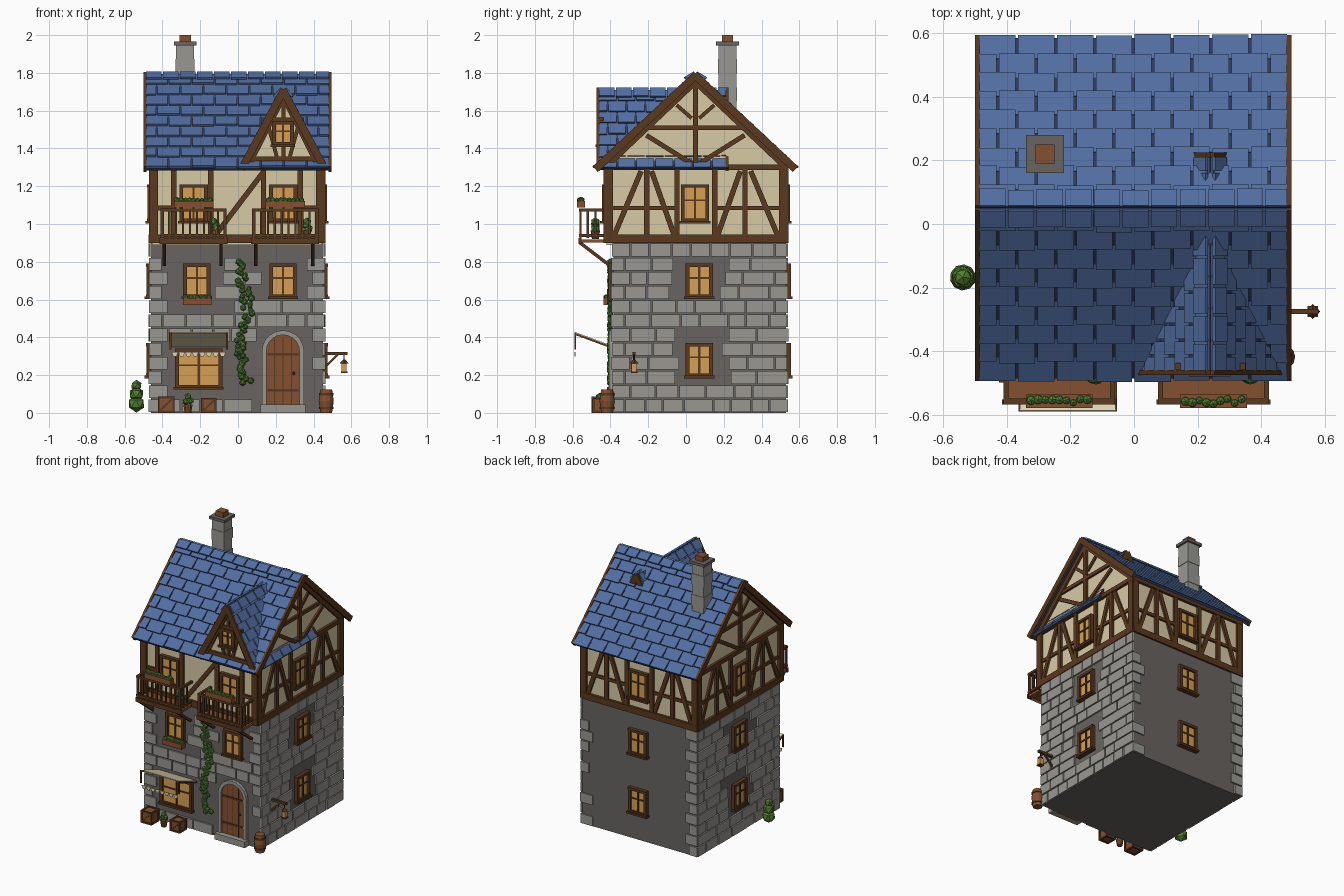
import bpy, bmesh, math, random
from mathutils import Matrix, Vector as V

if "Cube" in bpy.data.objects:
    bpy.data.objects.remove(bpy.data.objects["Cube"])

random.seed(4)
I = Matrix.Identity(4)

def material(name, r, g, b):
    m = bpy.data.materials.new(name)
    m.diffuse_color = [((c / 255 + .055) / 1.055) ** 2.4 for c in (r, g, b)] + [1]
    m.use_nodes = True
    m.node_tree.nodes["Principled BSDF"].inputs["Base Color"].default_value = m.diffuse_color
    return m

STONE = material("grey stone", 152, 151, 145)
MORTAR = material("dark mortar", 104, 100, 97)
PLASTER = material("cream plaster", 216, 202, 166)
TIMBER = material("dark timber", 90, 56, 30)
WOOD = material("brown wood", 132, 80, 48)
TILE = material("blue roof tile", 82, 109, 161)
DECK = material("dark blue roof deck", 45, 60, 92)
GLASS = material("amber glass", 214, 160, 84)
LEAF = material("leaf green", 82, 128, 50)
CANVAS = material("cream canvas", 226, 212, 178)

class Part:
    """One object gathered from simple solids; m is the material slot."""
    def __init__(self, name, *mats):
        self.name, self.mats, self.bm = name, mats, bmesh.new()
    def paint(self, verts, m):
        for v in verts:
            for f in v.link_faces:
                f.material_index = m
    def box(self, c, s, M=I, m=0):
        T = M @ Matrix.Translation(c) @ Matrix.Diagonal((*s, 1))
        self.paint(bmesh.ops.create_cube(self.bm, size=1, matrix=T)["verts"], m)
    def beam(self, a, b, w, d, up=(0, 0, 1), M=I, m=0):
        a, b, up = V(a), V(b), V(up)
        x = (b - a).normalized()
        y = (up - x * up.dot(x)).normalized()
        R = Matrix((x, y, x.cross(y))).transposed().to_4x4()
        self.box((0, 0, 0), ((b - a).length, d, w), M @ Matrix.Translation((a + b) / 2) @ R, m)
    def prism(self, pts, o0, o1, M=I, m=0):
        vs = [self.bm.verts.new(M @ V((u, o0, z))) for u, z in pts]
        f = self.bm.faces.new(vs)
        f.material_index = m
        new = bmesh.ops.extrude_face_region(self.bm, geom=[f])["geom"]
        top = [v for v in new if isinstance(v, bmesh.types.BMVert)]
        bmesh.ops.translate(self.bm, verts=top, vec=M.to_3x3() @ V((0, o1 - o0, 0)))
        self.paint(top, m)
    def blob(self, c, r, m=0):
        T = Matrix.Translation(c) @ Matrix.Rotation(random.random() * 3, 4, 'Z')
        self.paint(bmesh.ops.create_icosphere(self.bm, subdivisions=1, radius=r, matrix=T)["verts"], m)
    def cone(self, c, r1, r2, h, m=0, n=10):
        T = Matrix.Translation(V(c) + V((0, 0, h / 2)))
        self.paint(bmesh.ops.create_cone(self.bm, cap_ends=True, segments=n, radius1=r1, radius2=r2,
                                         depth=h, matrix=T)["verts"], m)
    def done(self):
        bmesh.ops.recalc_face_normals(self.bm, faces=self.bm.faces)
        me = bpy.data.meshes.new(self.name)
        self.bm.to_mesh(me)
        for m in self.mats:
            me.materials.append(m)
        bpy.context.collection.objects.link(bpy.data.objects.new(self.name, me))

def wall(u, out, dist):
    """Matrix for a wall: local axes are along, outward, up."""
    M = Matrix((u, out, (0, 0, 1))).transposed().to_4x4()
    M.translation = V(out) * dist
    return M

X, Y = (1, 0, 0), (0, 1, 0)
LOW = dict(front=wall(X, (0, -1, 0), .385), right=wall(Y, X, .45), back=wall(X, Y, .53), left=wall(Y, (-1, 0, 0), .46))
UP = dict(front=wall(X, (0, -1, 0), .42), right=wall(Y, X, .445), back=wall(X, Y, .525), left=wall(Y, (-1, 0, 0), .455))

# Stone storeys: mortar core, then blocks in courses, skipping openings
p = Part("stone_core", MORTAR)
p.box((-.005, .0725, .45), (.91, .915, .9))
p.done()
side_open = [(.07, .28, .15, .18), (.07, .7, .15, .18)]
front_open = [(-.208, .235, .25, .21), (.238, .21, .24, .42), (-.218, .69, .16, .2), (.238, .7, .15, .18), (0, .87, .74, .05)]
p = Part("stone_blocks", STONE)
for name, c, half, holes in (("front", -.005, .465, front_open), ("right", .0725, .4675, side_open),
                             ("left", .0725, .4675, side_open), ("back", -.005, .465, [(0, .45, .7, .9)])):
    for r in range(12):
        u, z, end = c - half, r * .075 + .0375, c + half
        first = True
        while u < end - .001:
            w = (.1 if r % 2 else .07) if first else random.uniform(.09, .17)
            first = False
            rest = end - u - w
            if rest < (.13 if r % 2 else .16):
                w = end - u if rest < .06 else end - u - (.07 if r % 2 else .1)
            mid = u + w / 2
            if not any(abs(mid - a) < (w + hw) / 2 + .01 and abs(z - b) < (.075 + hh) / 2 + .005 for a, b, hw, hh in holes):
                t = random.uniform(.009, .013)
                p.box((mid, t / 2, z), (w - .008, t, .067), LOW[name])
            u += w
p.done()

# Timber storey walls and main gable
p = Part("plaster_walls", PLASTER)
p.box((-.005, .0525, 1.1), (.9, .945, .42))
p.prism([(-.42, 1.3), (.525, 1.3), (.05, 1.76)], -.455, .445, Matrix(((0, 1, 0, 0), (1, 0, 0, 0), (0, 0, 1, 0), (0, 0, 0, 1))))
p.done()
p = Part("timber_frame", TIMBER)
def stick(M, u1, z1, u2, z2, w=.028, d=.026):
    p.beam((u1, .003, z1), (u2, .003, z2), w, d, (0, 1, 0), M)
for name, c, h in (("front", -.005, .45), ("right", .0525, .4725), ("back", -.005, .45), ("left", .0525, .4725)):
    M = UP[name]
    stick(M, c - h - .012, .922, c + h + .012, .922, .045, .03)
    stick(M, c - h - .012, 1.3, c + h + .012, 1.3, .03, .03)
    for s in (-1, 1):
        stick(M, c + s * (h - .01), .9, c + s * (h - .01), 1.31, .045, .028)
        if name == "front":
            for a in (.14, .335):
                stick(M, c + s * a, .9, c + s * a, 1.3)
            stick(M, c + s * .34, 1.085, c + s * .45, 1.085, .025, .02)
        else:
            for a in (.1, .26):
                stick(M, c + s * a, .93, c + s * a, 1.3)
            stick(M, c + s * .29, 1.28, c + s * (h - .04), .94, .028, .022)
            stick(M, c + s * .235, 1.28, c + s * .115, .94, .028, .022)
            stick(M, c + s * .1, 1.085, c + s * h, 1.085, .022, .018)
stick(UP["front"], -.12, .94, .13, 1.27, .028, .022)
for name in ("right", "left"):
    M = UP[name]
    stick(M, .05, 1.3, .05, 1.75)
    stick(M, -.2, 1.51, .3, 1.51, .025, .022)
    for s in (-1, 1):
        stick(M, .05 + s * .47, 1.31, .05, 1.755, .035, .024)
        stick(M, .05 + s * .02, 1.32, .05 + s * .26, 1.47, .025, .02)
        stick(M, .05 + s * .02, 1.56, .05 + s * .1, 1.63, .02, .018)
p.done()

# Windows: frame, bars, sill and glass
win = Part("windows", TIMBER, GLASS)
def window(M, u, z, w=.145, h=.18, sill=True):
    win.box((u, .006, z), (w - .02, .012, h - .02), M, 1)
    for s in (-1, 1):
        win.box((u + s * (w / 2 - .01), .012, z), (.02, .026, h), M)
        win.box((u, .012, z + s * (h / 2 - .009)), (w, .028, .018), M)
    win.box((u, .01, z), (.011, .018, h), M)
    win.box((u, .01, z + h * .08), (w, .016, .009), M)
    if sill:
        win.box((u, .016, z - h / 2), (w + .015, .036, .014), M)
for z in (.28, .7):
    for s, u in (("right", .07), ("left", .07), ("back", 0)):
        window(LOW[s], u, z)
for s, u in (("right", .0475), ("left", .0475), ("back", 0), ("front", -.235), ("front", .24)):
    window(UP[s], u, 1.11, .15, .2)
window(LOW["front"], -.218, .7)
window(LOW["front"], .238, .7)
window(LOW["front"], -.208, .235, .25, .21)
DORM = wall(X, (0, -1, 0), .445)
window(DORM, .238, 1.48, .115, .13)
win.done()

# Roof: decks, staggered tiles, ridge caps and barge boards
deck, tile, barge = Part("roof_deck", DECK), Part("roof_tiles", TILE), Part("barge_boards", TIMBER)
def tiles(p0, along, L, up, rows, tw):
    n = along.cross(up).normalized()
    n = -n if n.z < 0 else n
    for r in range(rows):
        x = -tw / 2 * (r % 2)
        while x < L - .01:
            x0, x1 = max(x, 0), min(x + tw, L)
            j = random.uniform(-.05, .05)
            a = p0 + along * (x0 + x1) / 2 + n * .016
            if x1 - x0 > .012:
                tile.beam(a + up * ((r + j) / rows), a + up * min((r + 1.12) / rows, 1) - n * .012, x1 - x0 - .008, .012, n)
            x += tw
def slope(p0, along, L, up, rows, tw):
    n = along.cross(up).normalized()
    n = -n if n.z < 0 else n
    mid = p0 + along * L / 2
    deck.beam(mid, mid + up, L - .01, .016, n)
    tiles(p0, along, L, up, rows, tw)
    d = up.normalized()
    tiles(p0 + up - d * .05 + n * .013, along, L, d * .058, 1, .09)
    for e in (-.002, L + .002):
        barge.beam(p0 + along * e, p0 + along * e + up + d * .008, .016, .04, n)
for s in (-1, 1):
    slope(V((-.49, .05 + s * .53, 1.29)), V(X), .975, V((0, -s * .53, .495)), 9, .122)
    slope(V((.24 + s * .22, -.465, 1.29)), V(Y), .68, V((-s * .22, 0, .415)), 7, .1)
for q in (deck, tile, barge):
    q.done()

# Dormer gable
p = Part("dormer_wall", PLASTER)
p.prism([(.045, 1.3), (.435, 1.3), (.24, 1.68)], 0, -.64, DORM)
p.done()
p = Part("dormer_timber", TIMBER)
stick(DORM, .06, 1.345, .42, 1.345, .025)
stick(DORM, .13, 1.555, .35, 1.555, .02, .022)
stick(DORM, .24, 1.34, .24, 1.42, .022, .02)
stick(DORM, .24, 1.55, .24, 1.68, .022, .02)
for s in (-1, 1):
    stick(DORM, .24 + s * .18, 1.32, .24, 1.675, .03, .03)
    stick(DORM, .24 + s * .03, 1.34, .24 + s * .085, 1.54, .02, .02)
p.done()

# Chimney
p = Part("chimney", STONE, MORTAR, WOOD)
for i in range(6):
    p.box((-.28, .22, 1.535 + i * .075), (.1 - .006 * (i % 2), .1 - .006 * (i % 2), .075))
p.box((-.28, .22, 1.955), (.12, .12, .02), m=1)
p.box((-.28, .22, 1.98), (.06, .06, .04), m=2)
p.done()

# Arched door with stone surround, planks, straps and step
def arch(r, z0=0.0):
    return [(.238 + r, z0)] + [(.238 + r * math.cos(t * math.pi / 10), .325 + r * math.sin(t * math.pi / 10)) for t in range(11)] + [(.238 - r, z0)]
F = LOW["front"]
p = Part("door", WOOD, STONE, TIMBER)
p.prism(arch(.09), 0, .012, F)
p.prism(arch(.112) + arch(.088)[::-1], 0, .022, F, 1)
p.box((.238, .025, .022), (.24, .05, .044), F, 1)
for u in (-.045, 0, .045):
    p.box((.238 + u, .012, .21), (.004, .004, .37), F, 2)
for z in (.12, .31):
    p.box((.238, .013, z), (.165, .008, .014), F, 2)
p.blob((.295, -.402, .21), .009, 2)
p.done()

# Balconies, brackets, flower boxes
bal, box, plants = Part("balconies", TIMBER, WOOD), Part("flower_boxes", WOOD), Part("plants", LEAF)
def planter(cx, y, z, w):
    box.box((cx, y, z), (w, .042, .036))
    for i in range(9):
        plants.blob((cx + (i - 4) * w / 9.5, y + random.uniform(-.008, .008), z + .022), random.uniform(.012, .017))
for x0, x1 in ((-.41, -.06), (.075, .425)):
    cx, w = (x0 + x1) / 2, x1 - x0
    bal.box((cx, -.492, .91), (w, .145, .018), m=1)
    bal.box((cx, -.56, .91), (w + .01, .016, .03))
    for z in (1.075, .94):
        bal.box((cx, -.558, z), (w, .018, .016))
        for x in (x0 + .008, x1 - .008):
            bal.box((x, -.49, z), (.016, .13, .016))
    for i in range(10):
        bal.box((x0 + .009 + i * (w - .018) / 9, -.558, 1.0), (.018 if i in (0, 9) else .011, .012, .15))
    for x in (x0 + .008, x1 - .008):
        for y in (-.52, -.48):
            bal.box((x, y, 1.0), (.011, .011, .15))
    for x in (x0 + .02, x1 - .03):
        bal.beam((x, -.56, .9), (x, -.41, .785), .018, .018)
    planter(cx, -.557, 1.105, .21)
    box.cone((x1 - .06, -.48, .92), .018, .025, .045)
    for dz in (.065, .085, .1):
        plants.blob((x1 - .06 + random.uniform(-.01, .01), -.48, .91 + dz), .025)
planter(-.215, -.417, .59, .15)
bal.done()

# Bush, climbing vine, potted plant
for z, r in ((.048, .046), (.1, .04), (.145, .03)):
    plants.blob((-.538, -.168, z), r)
for i in range(64):
    z = .16 + .64 * i / 63
    plants.blob((.03 + .018 * math.sin(z * 14) + random.uniform(-.028, .028), -.402, z), random.uniform(.013, .02))
box.cone((-.265, -.46, 0), .018, .026, .045)
for dx, z in ((-.01, .06), (.012, .065), (0, .085)):
    plants.blob((-.265 + dx, -.46, z), .02)
plants.done()
box.done()

# Awning: canvas sheet, frame and pennants
p = Part("awning", CANVAS, TIMBER)
p.beam((-.208, -.39, .352), (-.208, -.588, .425), .3, .006)
for s in (-1, 1):
    p.box((-.208 + s * .15, -.586, .38), (.01, .008, .09), m=1)
    p.beam((-.208 + s * .15, -.39, .345), (-.208 + s * .15, -.588, .418), .01, .01, m=1)
for i in range(8):
    u = -.208 + (i - 3.5) * .036
    p.prism([(u - .018, .322), (u + .018, .322), (u + .008, .298), (u - .008, .298)], .2, .205, F)
p.done()

# Crates
p = Part("crates", WOOD, TIMBER)
for x, y, s in ((-.38, -.455, .088), (-.155, -.455, .08)):
    p.box((x, y, s / 2), (s - .01, s - .01, s - .01))
    for a in (-1, 1):
        for b in (-1, 1):
            h = s / 2 - .006
            p.box((x + a * h, y + b * h, s / 2), (.012, .012, s), m=1)
            p.box((x, y + a * h, s / 2 + b * h), (s, .012, .012), m=1)
            p.box((x + a * h, y, s / 2 + b * h), (.012, s, .012), m=1)
    p.beam((x - s * .4, y - s / 2 + .003, .01), (x + s * .4, y - s / 2 + .003, s - .01), .01, .006, Y, m=1)
p.done()

# Barrel
p = Part("barrel", WOOD, TIMBER)
p.cone((.467, -.418, 0), .031, .04, .0625, n=12)
p.cone((.467, -.418, .0625), .04, .031, .0625, n=12)
for z in (.02, .093):
    p.cone((.467, -.418, z), .039, .039, .012, 1, 12)
p.done()

# Hanging lantern on a bracket
p = Part("lantern", TIMBER, GLASS)
p.box((.512, -.275, .315), (.135, .016, .016))
p.beam((.455, -.275, .235), (.53, -.275, .312), .012, .012)
p.box((.562, -.275, .295), (.005, .005, .03))
p.box((.562, -.275, .24), (.026, .026, .045), m=1)
p.box((.562, -.275, .215), (.034, .034, .008))
p.cone((.562, -.275, .262), .024, .006, .02, n=4)
p.done()
